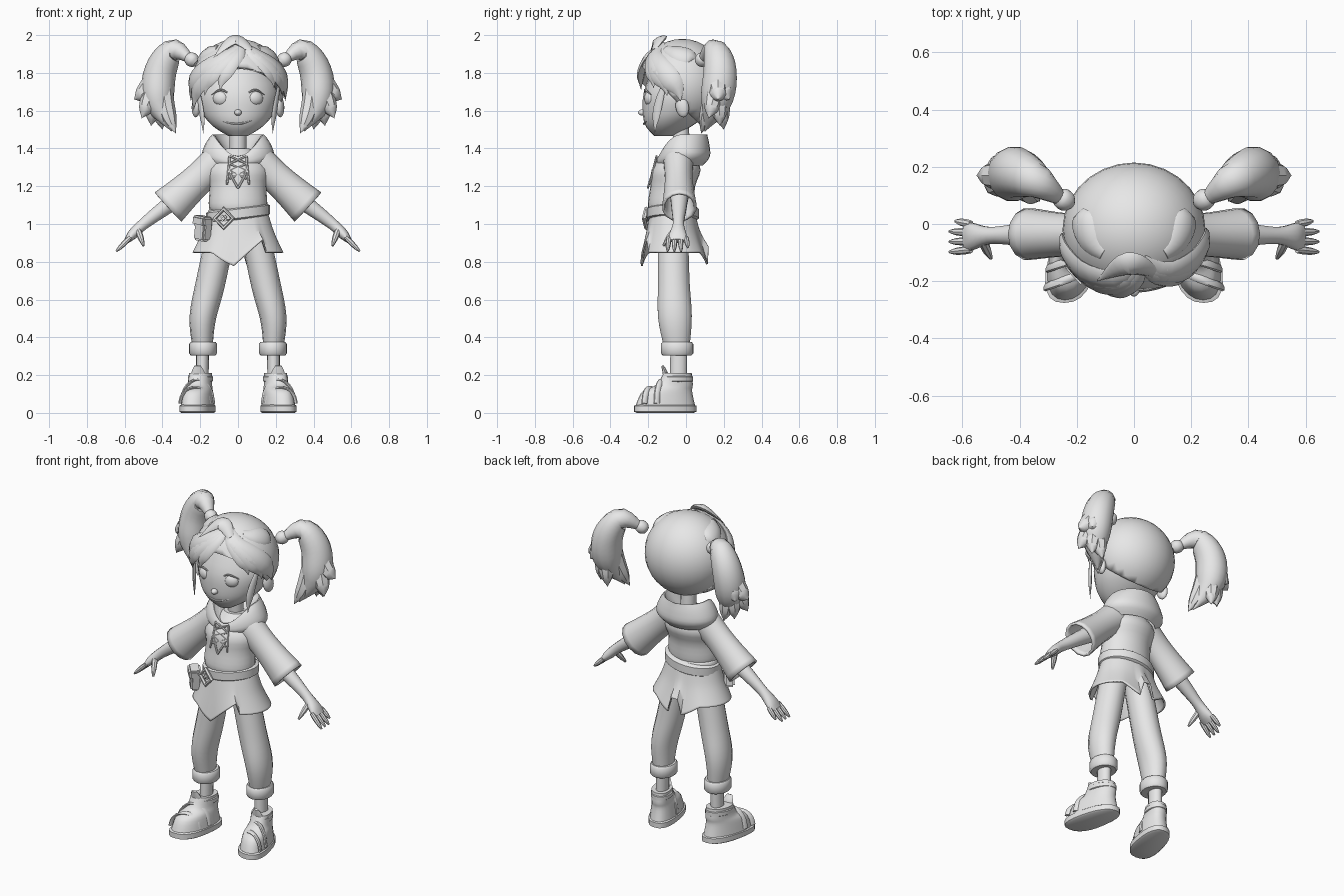
import bpy, bmesh, math
from mathutils import Vector, Matrix, Euler

old = bpy.data.objects.get("Cube")
if old:
    bpy.data.objects.remove(old, do_unlink=True)

grey = bpy.data.materials.new("plain grey")
grey.use_nodes = True
grey.diffuse_color = (.8, .8, .8, 1)
grey.node_tree.nodes["Principled BSDF"].inputs["Base Color"].default_value = grey.diffuse_color
UPRIGHT = Vector((0, 0, 1))
SKULL = Vector((0, -.02, 1.735))
SKULL_SIZE = Vector((.25, .235, .245))


def finish(bm, name, mirror=False, solid=0):
    bmesh.ops.recalc_face_normals(bm, faces=bm.faces)
    mesh = bpy.data.meshes.new(name)
    bm.to_mesh(mesh)
    bm.free()
    mesh.materials.append(grey)
    ob = bpy.data.objects.new(name, mesh)
    bpy.context.collection.objects.link(ob)
    if solid:
        ob.modifiers.new("thickness", 'SOLIDIFY').thickness = solid
    if mirror:
        ob.modifiers.new("mirror", 'MIRROR').use_mirror_merge = False
    bpy.ops.object.select_all(action='DESELECT')
    ob.select_set(True)
    bpy.context.view_layer.objects.active = ob
    bpy.ops.object.shade_smooth_by_angle(angle=math.radians(40))
    return ob


def along(values, t):
    """Smooth curve through evenly spaced numbers or vectors."""
    last = len(values) - 1
    i = min(int(t * last + .0001), last - 1)
    u = t * last - i
    a, b, c, d = (values[max(0, min(last, i + k))] for k in range(-1, 3))
    return b + (c - a) * u / 2 + (a * 2 - b * 5 + c * 4 - d) * (u * u / 2) + (b * 3 - a - c * 3 + d) * (u ** 3 / 2)


def tube(name, path, radii, depth=1, sides=14, steps=14, up=(0, 1, 0), axis=None,
         warp=None, caps=True, power=1, **finishing):
    """Loft of rings along a curve; depth is the ratio of the second radius to the first."""
    path = [Vector(p) for p in path]
    radii, depth = ([v, v] if isinstance(v, (int, float)) else v for v in (radii, depth))
    bm, rings = bmesh.new(), []
    for i in range(steps + 1):
        t = i / steps
        centre = along(path, t)
        ahead = along(path, min(1, t + .02)) - along(path, max(0, t - .02))
        forward = axis or ahead.normalized()
        across = Vector(up(centre) if callable(up) else up).cross(forward).normalized()
        outer = forward.cross(across)
        radius, ratio = max(along(radii, t), .001), along(depth, t)
        ring = []
        for k in range(sides):
            angle = math.tau * k / sides
            u, v = (math.copysign(abs(w) ** power, w) for w in (math.cos(angle), math.sin(angle)))
            co = centre + radius * (across * u + outer * v * ratio)
            ring.append(bm.verts.new(warp(co) if warp else co))
        rings.append(ring)
    for low, high in zip(rings, rings[1:]):
        for k in range(sides):
            bm.faces.new((low[k - 1], low[k], high[k], high[k - 1]))
    if caps:
        bm.faces.new(rings[0])
        bm.faces.new(rings[-1])
    return finish(bm, name, **finishing)


def stack(name, ys, heights, radii, **options):
    """Upright loft on the centre line."""
    return tube(name, [(0, y, z) for y, z in zip(ys, heights)], radii, axis=UPRIGHT, **options)


def band(name, centre, radius, half, **options):
    """Flat-sided band with softened rims."""
    path = [Vector(centre) + UPRIGHT * half * k for k in (-1, -.7, .7, 1)]
    return tube(name, path, [radius * k for k in (.9, 1, 1, .9)], axis=UPRIGHT, steps=3, sides=24, **options)


def place(loc, size, turn=(0, 0, 0)):
    return Matrix.LocRotScale(Vector(loc), Euler([math.radians(a) for a in turn]), Vector(size))


def ball(name, *placing, **finishing):
    bm = bmesh.new()
    bmesh.ops.create_uvsphere(bm, u_segments=16, v_segments=10, radius=1, matrix=place(*placing))
    return finish(bm, name, **finishing)


def box(name, *placing):
    bm = bmesh.new()
    bmesh.ops.create_cube(bm, size=1, matrix=place(*placing))
    bmesh.ops.bevel(bm, geom=bm.edges[:], offset=.01, segments=2, affect='EDGES')
    return finish(bm, name)


# Head, neck and face
stack("head", [-.12, -.09, -.05, -.02, -.02], [1.465, 1.52, 1.6, 1.72, 1.9],
      [.05, .135, .195, .215, .13], depth=.92, sides=24)
stack("neck", [-.02, -.03], [1.36, 1.54], .045)
ball("eyes", (.09, -.19, 1.665), (.044, .03, .04), (0, 0, 18), mirror=True)
tube("upper_eyelids", [(.04, -.212, 1.685), (.09, -.217, 1.71), (.14, -.185, 1.685)],
     [.002, .006, .002], sides=6, mirror=True)
ball("nose", (0, -.228, 1.59), (.02, .026, .017))
tube("mouth", [(-.08, -.203, 1.54), (0, -.222, 1.53), (.08, -.203, 1.55)], [.002, .006, .002], sides=6)
ball("ears", (.222, -.02, 1.62), (.022, .036, .056), (10, 0, -15), mirror=True)

# Hair cap, trimmed along the hairline
bm = bmesh.new()
bmesh.ops.create_uvsphere(bm, u_segments=28, v_segments=18, radius=1, matrix=place(SKULL, SKULL_SIZE))
bmesh.ops.bisect_plane(bm, geom=bm.verts[:] + bm.edges[:] + bm.faces[:], plane_co=(0, 0, 1.6),
                       plane_no=Vector((0, -1, -1)).normalized(), clear_outer=True)
finish(bm, "hair_cap", solid=.03)


def outward(point):
    return point - SKULL


def strand(name, start, end, width, lift=1, **finishing):
    """Pointed lock sweeping over the head; ends hold an angle from the front and a height."""
    path = []
    for i in range(6):
        t = i / 5
        angle = math.radians(start[0] + (end[0] - start[0]) * math.sin(t * math.pi / 2))
        z = start[1] + (end[1] - start[1]) * t
        rise = max(0, z - SKULL.z) / SKULL_SIZE.z
        reach = lift * math.sqrt(1 - rise * rise)
        path.append((SKULL_SIZE.x * reach * math.sin(angle),
                     SKULL.y - SKULL_SIZE.y * reach * math.cos(angle), z))
    return tube(name, path, [width / 2, width, width, 0], depth=.4, sides=8, up=outward, **finishing)


# Fringe, parted to one side
parting = (12, 1.95)
for i, (angle, z, width) in enumerate([(-85, 1.65, .055), (-70, 1.6, .05), (-45, 1.68, .045), (-22, 1.71, .04),
                                       (50, 1.72, .04), (70, 1.68, .05), (88, 1.65, .055)]):
    strand(f"fringe_lock_{i}", parting, (angle, z), width)
strand("temple_locks", (66, 1.75), (50, 1.48), .022, lift=.96, mirror=True)
strand("swept_side_hair", (50, 1.93), (112, 1.86), .05, lift=.94, mirror=True)
tube("crown_lock", [(.07, -.17, 1.92), (-.02, -.14, 1.975), (-.13, -.2, 1.88)], [.02, .045, 0],
     depth=.4, sides=8, up=outward)

# Pigtails with tied roots and pointed ends
tube("hair_ties", [(.22, .07, 1.85), (.27, .1, 1.89)], [.02, .036, .036, .02], mirror=True)
tube("pigtails", [(.25, .085, 1.87), (.34, .15, 1.92), (.41, .18, 1.81), (.42, .16, 1.65), (.35, .1, 1.49)],
     [.02, .06, .085, .08, 0], depth=1.05, steps=18, mirror=True)
crest = Vector((.41, .17, 1.83))
for i, end in enumerate([(.55, .17, 1.66), (.51, .12, 1.56), (.4, .2, 1.5), (.33, .08, 1.48),
                         (.46, .18, 1.52), (.5, .23, 1.66)]):
    bend = (crest + Vector(end)) / 2 + Vector((.01, 0, -.04))
    tube(f"pigtail_tips_{i}", [crest, bend, end], [.05, .05, .04, 0], sides=8, mirror=True)

# Tunic body, sleeves and hood
stack("tunic_body", [-.08, -.08, -.07, -.05, -.04], [1.06, 1.1, 1.2, 1.3, 1.4],
      [.14, .155, .15, .16, .06], depth=.79, sides=24)
tube("sleeves", [(.05, -.04, 1.37), (.14, -.04, 1.3), (.37, -.035, 1.09)], [.06, .09, .085, .105],
     depth=.88, caps=False, solid=.014, mirror=True)


def hood_dip(c):
    away = Vector((c.x, c.y + .02)).normalized()
    return c - UPRIGHT * .7 * max(0, -away.y) ** 2 * (c.z - 1.31)


stack("hood", [-.03] + [-.015] * 5, [1.31, 1.36, 1.42, 1.475, 1.45, 1.38], [.15, .19, .175, .135, .11, .06],
      depth=[.8, .75, .85, 1.08, .95], sides=28, steps=15, warp=hood_dip, caps=False)


# Chest lacing
def chest(x, z):
    return x, -.2 + (z - 1.2) / 4 + abs(x) / 10, z


for side, name in ((1, "left"), (-1, "right")):
    edge = .045 * side
    laces = {"placket_edge": [chest(edge, 1.36), chest(edge, 1.28), chest(0, 1.19)],
             "lace_end": [chest(edge, 1.34), chest(edge * 1.3, 1.21)]}
    for i in range(3):
        z = 1.24 + .04 * i
        laces[f"cross_lace_{i}"] = [chest(-edge, z), chest(edge, z + .04)]
    for part, path in laces.items():
        tube(f"{name}_{part}", path, .006, sides=6, steps=6)


# Skirt with a slanted front flap and a slit at the back
def hem_shape(c):
    angle = math.atan2(c.x, -(c.y + .065))
    offset = -.07 * max(0, math.cos(angle * 2))
    if abs(angle) > 3:
        offset = .03
    elif -.15 < angle < .8:
        offset = .16 * angle - .05
    return c + UPRIGHT * offset * ((1.09 - c.z) / .24) ** 2


stack("skirt", [-.07, -.07, -.06], [1.09, .96, .85], [.15, .19, .24], depth=.75, sides=64,
      warp=hem_shape, caps=False, solid=.01)

# Belt, buckle and pouch
band("belt", (0, -.07, 1.055), .169, .034, depth=.82, warp=lambda c: c + UPRIGHT * c.x / 8)
bpy.ops.mesh.primitive_torus_add(major_segments=4, minor_segments=6, major_radius=.05, minor_radius=.012,
                                 location=(-.075, -.21, 1.03), rotation=(math.pi / 2, 0, -.25))
bpy.context.object.name = "buckle_frame"
bpy.context.object.data.materials.append(grey)
box("buckle_gem", (-.075, -.205, 1.03), (.035, .025, .035), (0, 45, -15))
pouch_turn = (0, 8, -48)
box("pouch", (-.185, -.155, .97), (.085, .06, .12), pouch_turn)
box("pouch_flap", (-.188, -.16, 1.015), (.095, .07, .055), pouch_turn)

# Arms and hands
tube("arms", [(.3, -.035, 1.15), (.5, -.04, 1), (.59, -.045, .91)], [.05, .04, .03, .027, .015],
     depth=[1, 1, 1, 1.7, 3], mirror=True)
for i, finger in enumerate(("little", "ring", "middle", "index")):
    y = -.03 * i
    reach = .02 * min(i, 1)
    tube(f"{finger}_fingers", [(.57, y, .93), (.625 + reach, y * 1.2 + .01, .875 - reach)],
         [.012, .014, .012, .005], sides=8, steps=6, mirror=True)
tube("thumbs", [(.53, -.06, .97), (.5, -.12, .885)], [.016, .016, .006], sides=8, steps=6, mirror=True)

# Trousers, rolled cuffs and ankles
tube("trouser_legs", [(.08, -.07, 1), (.143, -.065, .7), (.187, -.058, .5), (.187, -.047, .34)],
     [.075, .078, .07, .052], depth=[1.1, 1.1, 1.3, 1.3], mirror=True)
band("trouser_cuffs", (.185, -.047, .34), .074, .035, depth=1.16, mirror=True)
tube("ankles", [(.187, -.038, .36), (.19, -.04, .15)], .034, depth=1.35, mirror=True)


# Shoes, turned outward and widening toward the toes
def toe_out(c):
    forward = -c.y - .03
    return Vector((c.x * (1 + forward / 2) + .195 + forward / 5, c.y, c.z))


shoe = dict(warp=toe_out, mirror=True)
band("soles", (0, -.11, .022), .083, .022, depth=2, power=.8, **shoe)
stack("shoe_uppers", [-.11, -.1, -.06, -.045], [.03, .11, .15, .21], [.08, .07, .06, .058],
      depth=[2, 1.9, 1.6, 1.3], power=.88, sides=24, **shoe)
band("ankle_straps", (0, -.045, .18), .064, .016, depth=1.3, **shoe)
for name, y, width, top in (("toe_straps", -.19, .068, .135), ("instep_straps", -.125, .076, .175)):
    arc = [math.pi * k / 6 for k in range(7)]
    tube(name, [(-width * math.cos(a), y + .03 * math.cos(a), .05 + (top - .05) * math.sin(a)) for a in arc],
         .008, depth=2, sides=8, **shoe)
tube("shoe_tongues", [(0, -.1, .15), (0, -.11, .21), (0, -.125, .25)], [.03, .034, .016], depth=.4, sides=8, **shoe)
